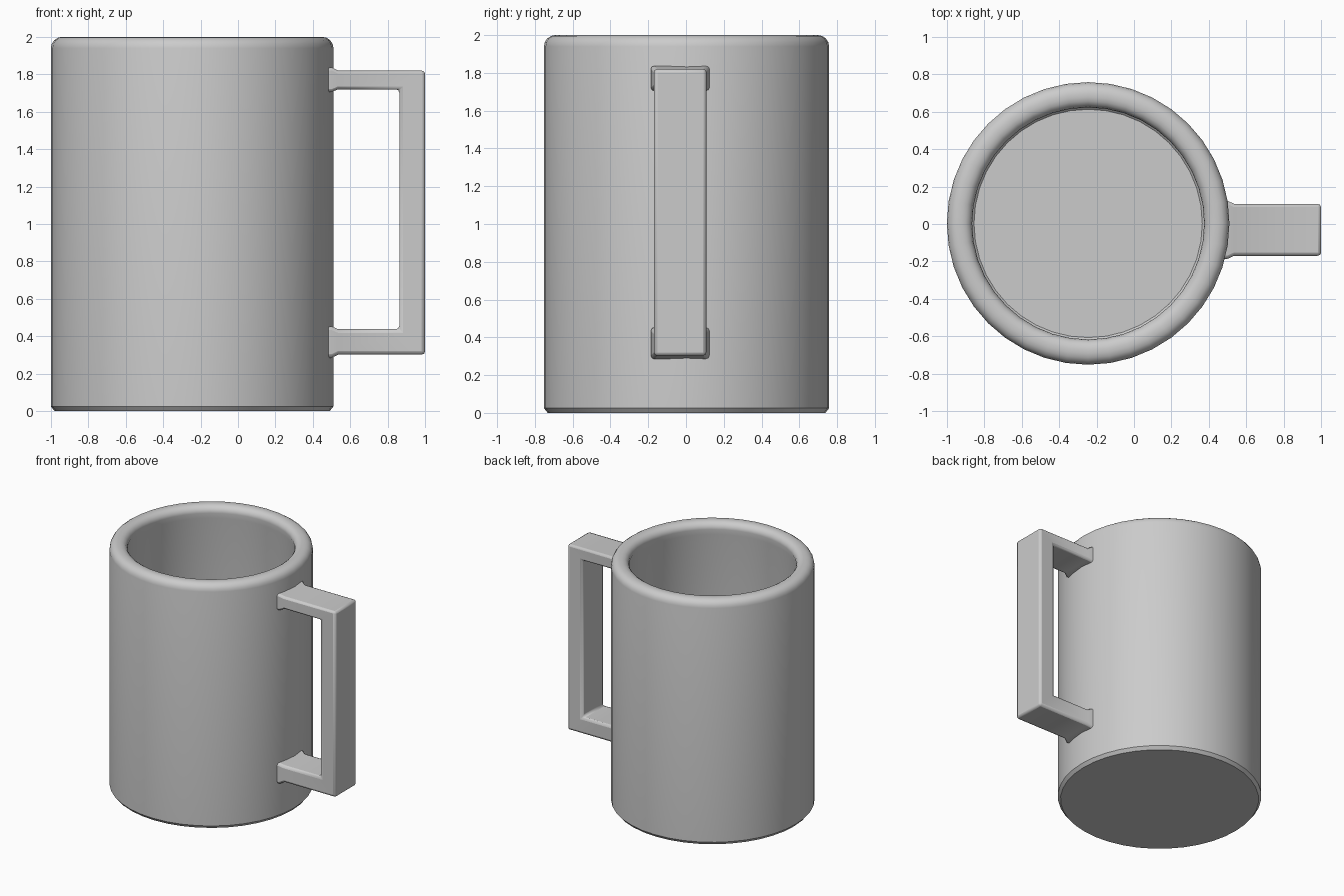
import bpy, bmesh, math

if "Cube" in bpy.data.objects:
    bpy.data.objects.remove(bpy.data.objects["Cube"])

CX, CY = -0.245, 0.003   # axis of the cup
SEG = 40


def finish(name, bm):
    bmesh.ops.recalc_face_normals(bm, faces=bm.faces)
    mesh = bpy.data.meshes.new(name)
    bm.to_mesh(mesh)
    bm.free()
    obj = bpy.data.objects.new(name, mesh)
    bpy.context.collection.objects.link(obj)
    return obj


def lathe(name, profile):
    """Spin an (r, z) profile that starts and ends on the axis."""
    bm = bmesh.new()
    verts = [bm.verts.new((CX + r, CY, z)) for r, z in profile]
    edges = [bm.edges.new(p) for p in zip(verts, verts[1:])]
    bmesh.ops.spin(bm, geom=verts + edges, cent=(CX, CY, 0), axis=(0, 0, 1),
                   angle=2 * math.pi, steps=SEG, use_merge=True)
    bmesh.ops.remove_doubles(bm, verts=bm.verts, dist=0.0005)
    return finish(name, bm)


def arc(cx, cz, rad, a0, a1, n=4):
    return [(cx + rad * math.cos(math.radians(a0 + (a1 - a0) * i / n)),
             cz + rad * math.sin(math.radians(a0 + (a1 - a0) * i / n)))
            for i in range(n + 1)]


# Cup: base, outer wall, rounded rim, inner wall and floor
profile = [(0, 0), (0.735, 0), (0.755, 0.025)]
profile += arc(0.695, 1.94, 0.06, 0, 90)
profile += arc(0.675, 1.945, 0.055, 90, 180)
profile += [(0.63, 1.90), (0.63, 0.15), (0.61, 0.13), (0, 0.13)]
cup = lathe("cup", profile)

# Handle: squared C outline extruded across y, flaring where it meets the wall
outline = [(0.44, 0.285), (0.50, 0.285), (0.535, 0.302), (1.0, 0.302),
           (1.0, 1.82), (0.535, 1.82), (0.50, 1.837), (0.44, 1.837),
           (0.44, 1.705), (0.50, 1.705), (0.535, 1.72), (0.862, 1.72),
           (0.862, 0.438), (0.535, 0.438), (0.50, 0.453), (0.44, 0.453)]
bm = bmesh.new()
rings = []
for y, side in ((-0.17, -1), (0.108, 1)):
    rings.append([bm.verts.new((x, y + side * (0.016 if x < 0.52 else 0), z))
                  for x, z in outline])
n = len(outline)
for i in range(n):
    j = (i + 1) % n
    bm.faces.new((rings[0][i], rings[0][j], rings[1][j], rings[1][i]))
# each side: two arms and the grip, as quads
strips = [(i, i + 1, 14 - i, 15 - i) for i in range(2)]
strips += [(2, 3, 12, 13), (3, 4, 11, 12), (4, 5, 10, 11),
           (5, 6, 9, 10), (6, 7, 8, 9)]
for ring in rings:
    for s in strips:
        bm.faces.new([ring[k] for k in s])
handle = finish("handle", bm)
bev = handle.modifiers.new("soft_edges", 'BEVEL')
bev.width = 0.018
bev.segments = 2
bev.limit_method = 'ANGLE'
bev.angle_limit = math.radians(50)

# Smooth shading with crisp corners
for obj in (cup, handle):
    bpy.ops.object.select_all(action='DESELECT')
    obj.select_set(True)
    bpy.context.view_layer.objects.active = obj
    bpy.ops.object.shade_smooth_by_angle(angle=math.radians(35))
